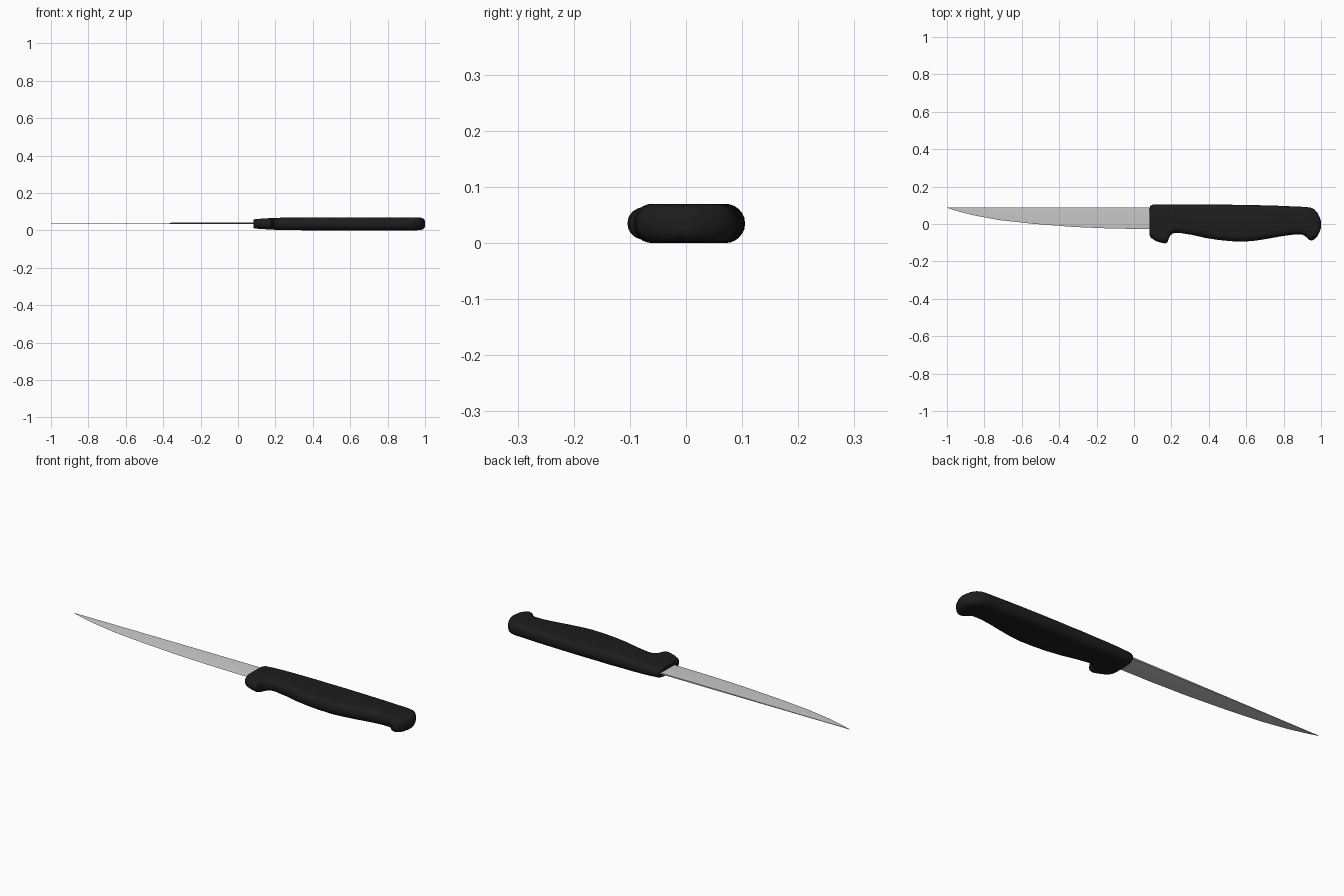
import bpy, bmesh, math

MID = 0.035  # height of the knife's centre plane


def loft(name, rings, material=None, angle=40):
    """Skin a list of equal-length closed rings and cap both ends."""
    bm = bmesh.new()
    loops = [[bm.verts.new(p) for p in ring] for ring in rings]
    n = len(loops[0])
    for a, b in zip(loops, loops[1:]):
        for i in range(n):
            j = (i + 1) % n
            bm.faces.new((a[i], a[j], b[j], b[i]))
    bm.faces.new(loops[0])
    bm.faces.new(loops[-1])
    bmesh.ops.recalc_face_normals(bm, faces=bm.faces)
    mesh = bpy.data.meshes.new(name)
    bm.to_mesh(mesh)
    bm.free()
    obj = bpy.data.objects.new(name, mesh)
    bpy.context.collection.objects.link(obj)
    if material:
        mesh.materials.append(material)
    bpy.ops.object.select_all(action='DESELECT')
    obj.select_set(True)
    bpy.context.view_layer.objects.active = obj
    bpy.ops.object.shade_smooth_by_angle(angle=math.radians(angle))
    return obj


def handle_ring(x, low, high, half, steps=6):
    """Rounded-rectangle cross-section of the handle."""
    ry = min(0.034, (high - low) * 0.45)
    rz = half * 0.92
    ring = []
    for k, (sy, sz) in enumerate(((1, 1), (-1, 1), (-1, -1), (1, -1))):
        cy = high - ry if sy > 0 else low + ry
        cz = MID + sz * (half - rz)
        for i in range(steps + 1):
            a = math.pi / 2 * (k + i / steps)
            ring.append((x, cy + ry * math.cos(a), cz + rz * math.sin(a)))
    return ring


black = bpy.data.materials.new("black_plastic")
black.diffuse_color = (0.012, 0.012, 0.012, 1)

# Handle: x, lower y, upper y, half thickness
stations = [
    (0.083, -0.058, 0.085, 0.022), (0.088, -0.070, 0.098, 0.024),
    (0.100, -0.081, 0.104, 0.026), (0.120, -0.092, 0.105, 0.027),
    (0.145, -0.100, 0.105, 0.029), (0.165, -0.104, 0.105, 0.030),
    (0.178, -0.099, 0.105, 0.031), (0.185, -0.080, 0.105, 0.031),
    (0.195, -0.060, 0.105, 0.032), (0.212, -0.048, 0.105, 0.032),
    (0.240, -0.047, 0.105, 0.033), (0.310, -0.058, 0.104, 0.034),
    (0.380, -0.074, 0.104, 0.035), (0.450, -0.085, 0.103, 0.035),
    (0.520, -0.092, 0.103, 0.035), (0.590, -0.094, 0.102, 0.035),
    (0.650, -0.089, 0.101, 0.035), (0.720, -0.078, 0.099, 0.035),
    (0.790, -0.065, 0.097, 0.035), (0.850, -0.057, 0.094, 0.035),
    (0.900, -0.057, 0.092, 0.035), (0.920, -0.068, 0.091, 0.035),
    (0.935, -0.084, 0.089, 0.035), (0.950, -0.089, 0.086, 0.035),
    (0.966, -0.081, 0.077, 0.034), (0.980, -0.066, 0.060, 0.032),
    (0.991, -0.045, 0.040, 0.028), (0.998, -0.026, 0.022, 0.020),
    (1.000, -0.012, 0.010, 0.010),
]
loft("handle", [handle_ring(*s) for s in stations], black)

# Blade: straight spine, curved cutting edge, wedge cross-section
SPINE, BLADE_Z = 0.089, 0.038
edge = [(-1.0, 0.087), (-0.97, 0.077), (-0.93, 0.065), (-0.85, 0.045),
        (-0.72, 0.021), (-0.55, 0.002), (-0.32, -0.016), (-0.13, -0.024),
        (0.05, -0.027), (0.15, -0.027)]
rings = []
for x, y in edge:
    t = 0.0006 + 0.0026 * min(1, (x + 1) / 0.8)
    belly = y + (SPINE - y) * 0.12
    rings.append([(x, SPINE, BLADE_Z + t), (x, belly, BLADE_Z + t * 0.6),
                  (x, y, BLADE_Z), (x, belly, BLADE_Z - t * 0.6),
                  (x, SPINE, BLADE_Z - t)])
loft("blade", rings, angle=20)
